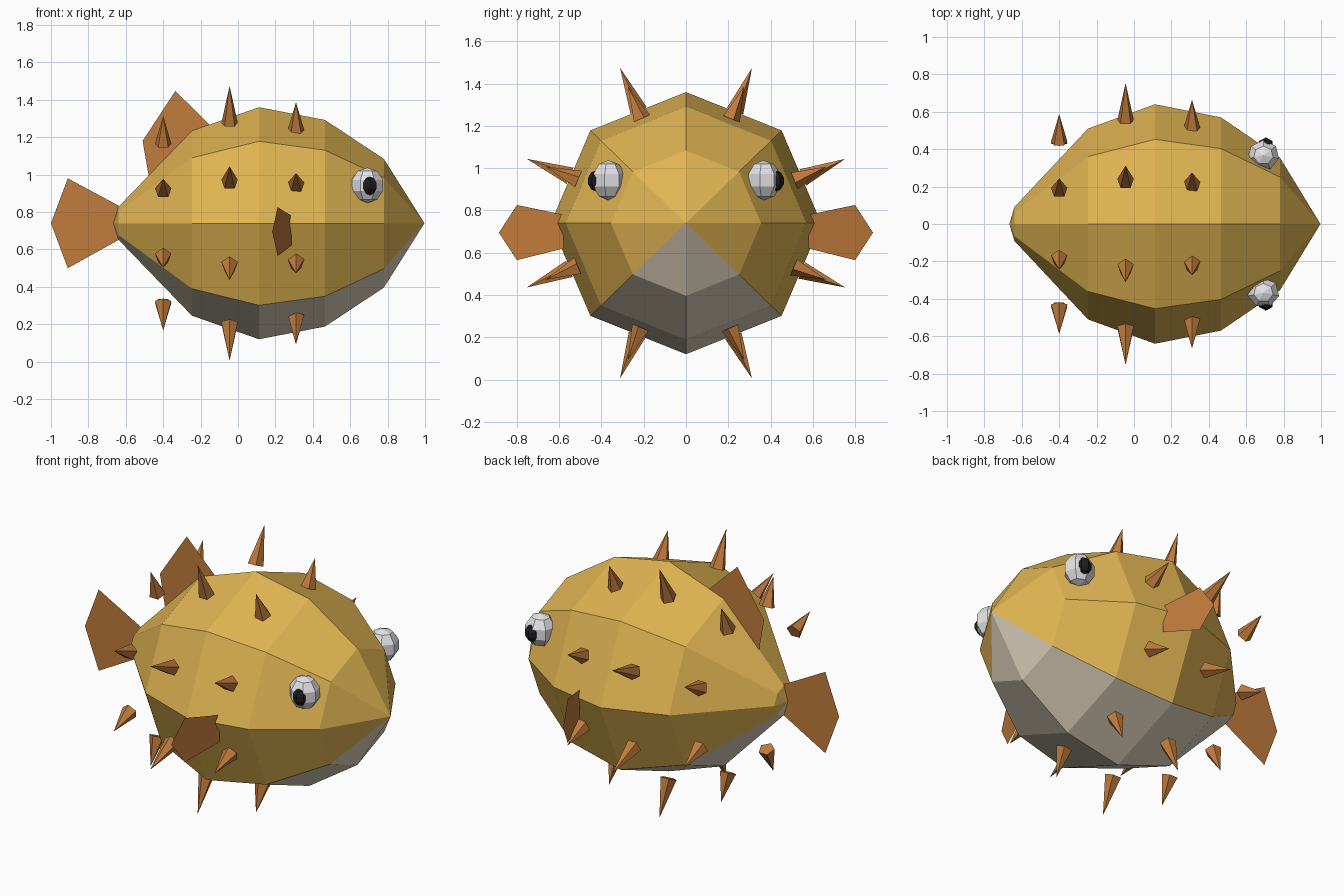
import bpy, bmesh, math
from mathutils import Vector, Matrix

if "Cube" in bpy.data.objects:
    bpy.data.objects.remove(bpy.data.objects["Cube"])

CZ = 0.74            # height of the body axis
ZS = 0.969           # body is slightly flatter than wide


def material(name, rgb):
    m = bpy.data.materials.new(name)
    m.diffuse_color = (*rgb, 1)
    m.use_nodes = True
    m.node_tree.nodes["Principled BSDF"].inputs["Base Color"].default_value = m.diffuse_color
    return m


YELLOW = material("golden skin", (0.75, 0.46, 0.085))
BELLY = material("pale belly", (0.75, 0.67, 0.52))
BROWN = material("orange brown", (0.53, 0.20, 0.045))
WHITE = material("eye white", (0.80, 0.80, 0.82))
BLACK = material("pupil black", (0.012, 0.012, 0.012))


def finish(name, bm, *mats):
    me = bpy.data.meshes.new(name)
    bm.to_mesh(me)
    bm.free()
    for m in mats:
        me.materials.append(m)
    ob = bpy.data.objects.new(name, me)
    bpy.context.collection.objects.link(ob)
    return ob


# Body: eight-sided rings along x, closed by a tail point and a snout point
bm = bmesh.new()
rings = []
for x, r in [(-0.64, 0.09), (-0.246, 0.51), (0.112, 0.64), (0.465, 0.57), (0.78, 0.355)]:
    rings.append([bm.verts.new((x, r * math.cos(k * math.pi / 4),
                                CZ + ZS * r * math.sin(k * math.pi / 4))) for k in range(8)])
tail = bm.verts.new((-0.666, 0, CZ))
snout = bm.verts.new((0.997, 0, CZ))
for k in range(8):
    n = (k + 1) % 8
    for a, b in zip(rings, rings[1:]):
        bm.faces.new((a[k], a[n], b[n], b[k]))
    bm.faces.new((tail, rings[0][n], rings[0][k]))
    bm.faces.new((snout, rings[-1][k], rings[-1][n]))
bmesh.ops.recalc_face_normals(bm, faces=bm.faces)
for f in bm.faces:   # the lowest quarter of the girth is belly
    c = f.calc_center_median()
    f.material_index = int((c.z - CZ) / ZS < -abs(c.y))
finish("body", bm, YELLOW, BELLY)

# Spikes: three rings of eight, hovering at the skin
bm = bmesh.new()
for x, base, tip in [(-0.40, 0.455, 0.62), (-0.045, 0.575, 0.795), (0.31, 0.535, 0.70)]:
    for k in range(8):
        a = math.radians(22.5 + 45 * k)
        d = Vector((0, 1.03 * math.cos(a), math.sin(a)))
        mid = Vector((x, 0, CZ)) + d * (base + tip) / 2
        turn = Matrix.Rotation(a - math.pi / 2, 4, 'X')
        bmesh.ops.create_cone(bm, cap_ends=True, segments=5, radius1=0.046, radius2=0,
                              depth=tip - base, matrix=Matrix.Translation(mid) @ turn)
finish("spikes", bm, BROWN)


# Fins: thin flat sheets
def fin(name, pts):
    bm = bmesh.new()
    bm.faces.new([bm.verts.new(p) for p in pts])
    finish(name, bm, BROWN)


fin("tail_fin", [(x, 0, z) for x, z in
                 [(-0.60, 0.80), (-0.64, 0.835), (-0.91, 0.98), (-1.0, 0.74),
                  (-0.91, 0.50), (-0.64, 0.65), (-0.60, 0.68)]])
fin("back_fin", [(x, 0, z) for x, z in
                 [(-0.475, 0.98), (-0.51, 1.18), (-0.335, 1.447), (-0.15, 1.265), (-0.2, 1.15)]])
for s, side in ((-1, "front"), (1, "back")):
    fin(side + "_side_fin", [(x, s * y, z) for x, y, z in
                             [(0.285, 0.58, 0.78), (0.212, 0.80, 0.826), (0.183, 0.885, 0.695),
                              (0.212, 0.80, 0.565), (0.285, 0.58, 0.62)]])


# Eyes with dark pupils on their outer sides
def ball(name, mat, centre, size, seg, ring):
    bm = bmesh.new()
    bmesh.ops.create_uvsphere(bm, u_segments=seg, v_segments=ring, radius=1,
                              matrix=Matrix.Translation(centre) @ Matrix.Diagonal((*size, 1)))
    finish(name, bm, mat)


for s, side in ((-1, "front"), (1, "back")):
    ball(side + "_eye", WHITE, (0.692, s * 0.367, 0.943), (0.09, 0.084, 0.095), 7, 5)
    ball(side + "_pupil", BLACK, (0.705, s * 0.425, 0.94), (0.043, 0.04, 0.05), 6, 5)
